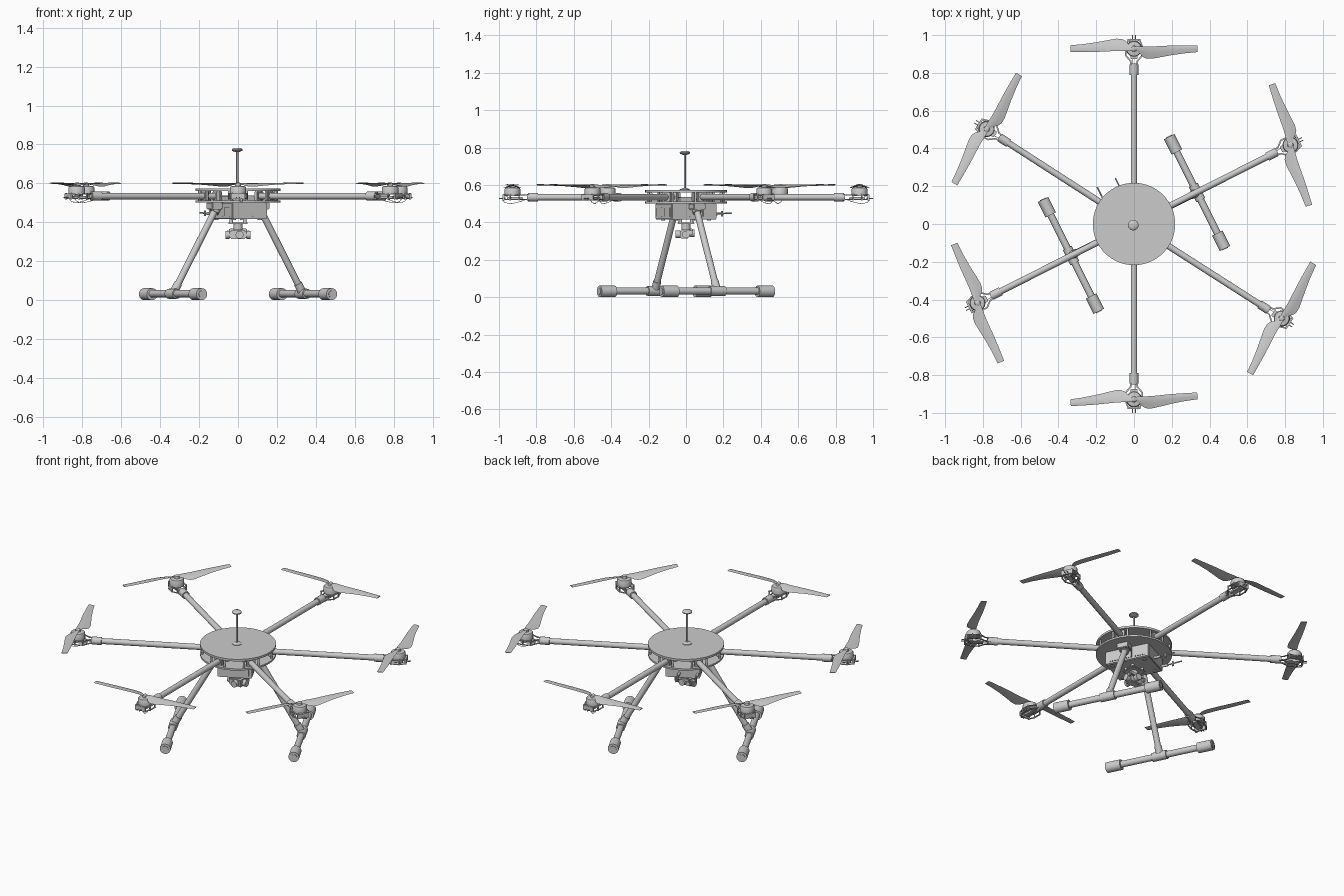
import bpy, bmesh, math
from mathutils import Matrix, Vector

if "Cube" in bpy.data.objects:
    bpy.data.objects.remove(bpy.data.objects["Cube"])

M = Matrix.Identity(4)   # current assembly placement


def finish(name, bm):
    bmesh.ops.transform(bm, matrix=M, verts=bm.verts)
    bmesh.ops.recalc_face_normals(bm, faces=bm.faces)
    me = bpy.data.meshes.new(name)
    bm.to_mesh(me)
    bm.free()
    ob = bpy.data.objects.new(name, me)
    bpy.context.collection.objects.link(ob)
    return ob


def rod(name, a, b, r, r2=None, seg=24):
    a, b = Vector(a), Vector(b)
    d = b - a
    mat = Matrix.Translation((a + b) / 2) @ d.to_track_quat('Z', 'Y').to_matrix().to_4x4()
    bm = bmesh.new()
    bmesh.ops.create_cone(bm, cap_ends=True, segments=seg, radius1=r,
                          radius2=r if r2 is None else r2, depth=d.length, matrix=mat)
    return finish(name, bm)


def box(name, c, size, bevel=0.0):
    bm = bmesh.new()
    bmesh.ops.create_cube(bm, size=1, matrix=Matrix.Translation(c) @ Matrix.Diagonal((*size, 1)))
    if bevel:
        bmesh.ops.bevel(bm, geom=bm.edges[:], offset=bevel, segments=2, affect='EDGES')
    return finish(name, bm)


def lathe(name, profile, c=(0, 0, 0), seg=32):
    bm = bmesh.new()
    vs = [bm.verts.new((c[0] + r, c[1], c[2] + z)) for r, z in profile]
    es = [bm.edges.new(p) for p in zip(vs, vs[1:])]
    bmesh.ops.spin(bm, geom=vs + es, cent=c, axis=(0, 0, 1), angle=2 * math.pi, steps=seg)
    bmesh.ops.remove_doubles(bm, verts=bm.verts, dist=1e-5)
    return finish(name, bm)


def wire(name, pts, r=0.0015):
    cu = bpy.data.curves.new(name, 'CURVE')
    cu.dimensions, cu.bevel_depth, cu.bevel_resolution, cu.resolution_u = '3D', r, 1, 6
    sp = cu.splines.new('BEZIER')
    sp.bezier_points.add(len(pts) - 1)
    for bp, p in zip(sp.bezier_points, pts):
        bp.co = M @ Vector(p)
        bp.handle_left_type = bp.handle_right_type = 'AUTO'
    bpy.context.collection.objects.link(bpy.data.objects.new(name, cu))


def strip(name, pts, w, z, t):
    # flat mount plate rail made of short bars
    for (x0, y0), (x1, y1) in zip(pts, pts[1:]):
        d = Vector((x1 - x0, y1 - y0, 0))
        bm = bmesh.new()
        mat = (Matrix.Translation(((x0 + x1) / 2, (y0 + y1) / 2, z))
               @ Matrix.Rotation(math.atan2(d.y, d.x), 4, 'Z')
               @ Matrix.Diagonal((d.length + w * 0.6, w, t, 1)))
        bmesh.ops.create_cube(bm, size=1, matrix=mat)
        finish(name, bm)


def propeller(name, c, ang):
    # stations: distance, leading edge, trailing edge, twist
    st = [(0, .012, -.012, .1), (.025, .013, -.02, .25), (.045, .013, -.042, .28), (.065, .012, -.052, .28),
          (.095, .012, -.053, .25), (.14, .014, -.045, .2), (.2, .017, -.034, .14), (.27, .018, -.024, .09),
          (.336, .018, -.018, .05)]
    sec = [(0, 0), (.25, .5), (.6, .4), (1, 0), (.6, -.3), (.25, -.3)]
    bm = bmesh.new()
    for side in (0, math.pi):
        rot = Matrix.Translation(c) @ Matrix.Rotation(ang + side, 4, 'Z')
        rings = []
        for x, le, tr, tw in st:
            ring = []
            for u, v in sec:
                y = le + (tr - le) * u
                ring.append(bm.verts.new(rot @ Vector((x, y, v * 0.007 + y * math.sin(tw) + x * 0.01))))
            rings.append(ring)
        for a, b in zip(rings, rings[1:]):
            for i in range(6):
                j = (i + 1) % 6
                bm.faces.new((a[i], a[j], b[j], b[i]))
        bm.faces.new(rings[-1])
        bm.faces.new(rings[0])
    return finish(name, bm)


# central plates and what sits between them
rod("top_plate", (0, 0, .56), (0, 0, .573), .218, seg=64)
rod("bottom_plate", (0, 0, .502), (0, 0, .513), .218, seg=64)
M = Matrix.Rotation(math.radians(26.5), 4, 'Z')
box("flight_controller", (0, 0, .522), (.13, .13, .03), .004)

# six arms with motors; propeller angles are in world degrees
for arm, prop in ((90, 0), (147.2, 59.4), (206.8, 111.6), (270, 3.1), (327.4, 60.2), (26.8, 106.9)):
    M = Matrix.Rotation(math.radians(arm), 4, 'Z')
    rod("arm_tube", (.11, 0, .535), (.85, 0, .535), .017)
    rod("arm_end_clamp", (.79, 0, .535), (.845, 0, .535), .023)
    for x in (.125, .19):
        box("arm_root_clamp", (x, 0, .5365), (.022, .052, .047), .003)
    for s in (-1, 1):
        rod("plate_spacer", (.2, s * .045, .513), (.2, s * .045, .56), .006, seg=12)
        for z in (.522, .546):
            strip("motor_mount_plate", [(.835, s * .014), (.862, s * .018), (.893, s * .044),
                                        (.94, s * .044), (.975, s * .03)], .008, z, .004)
        for x, y in ((.893, .044), (.94, .044), (.975, .03)):
            rod("mount_post", (x, s * y, .518), (x, s * y, .552), .004, seg=10)
        rod("mount_pin", (.965, s * .008, .528), (1.0, s * .008, .528), .0025, seg=8)
    wire("motor_wire", [(.95, .012, .542), (.98, .02, .522), (.955, .024, .503), (.9, .01, .508), (.85, .006, .525)])
    box("speed_controller", (.915, 0, .527), (.085, .036, .016), .003)
    box("mount_cross_bar", (.975, 0, .535), (.01, .07, .028))
    rod("motor_base", (.93, 0, .542), (.93, 0, .55), .042)
    lathe("motor", [(0, .549), (.042, .549), (.042, .578), (.038, .585), (.016, .588), (.014, .601),
                    (.008, .605), (0, .605)], (.928, 0, 0))
    propeller("propeller", (.928, 0, .597), math.radians(prop - arm))

# landing legs and skids
for a in (26.5, 206.5):
    M = Matrix.Rotation(math.radians(a), 4, 'Z')
    top, foot = Vector((.107, 0, .505)), Vector((.373, 0, .033))
    d = (foot - top).normalized()
    rod("landing_leg", top, foot, .0175)
    rod("leg_foot_collar", foot - d * .06, foot, .0215)
    rod("leg_top_collar", top, top + d * .06, .024)
    box("leg_bracket", (.135, 0, .485), (.06, .07, .036), .004)
    rod("skid_bar", (.373, -.3, .033), (.373, .3, .033), .019)
    rod("skid_tee", (.373, -.045, .033), (.373, .045, .033), .026)
    for s in (-1, 1):
        rod("skid_foot", (.373, s * .24, .031), (.373, s * .331, .031), .031)
        rod("skid_foot_plug", (.373, s * .331, .031), (.373, s * .334, .031), .018)

# battery case under the plate, with side details and rear aerials
M = Matrix.Rotation(math.radians(26.5), 4, 'Z')
box("battery_case", (0, 0, .459), (.2, .27, .086), .004)
for s in (-1, 1):
    for y in (-.08, 0, .08):
        box("case_side_panel", (s * .101, y, .455), (.006, .06, .05), .002)
    box("case_end_panel", (s * .05, -.136, .455), (.07, .006, .05), .002)
    for y in (-.1, .1):
        rod("case_screw", (s * .075, y, .411), (s * .075, y, .418), .012, seg=12)
for x, end in ((.02, .262), (-.0875, .262)):
    rod("aerial_base", (x, .13, .445), (x, .175, .445), .008, seg=12)
    rod("aerial", (x, .17, .445), (x, end, .45), .004, seg=10)
    rod("aerial_knuckle", (x, .205, .432), (x, .205, .46), .006, seg=10)

# gimbal and camera, facing front
M = Matrix.Identity(4)
box("gimbal_plate", (0, 0, .395), (.1, .09, .008), .002)
for x in (-.035, .035):
    for y in (-.03, .03):
        rod("gimbal_damper", (x, y, .395), (x, y, .42), .009, seg=12)
rod("gimbal_yaw_motor", (0, 0, .36), (0, 0, .395), .024)
box("gimbal_arm", (0, .028, .358), (.09, .012, .02), .003)
rod("gimbal_roll_motor", (0, .02, .342), (0, .045, .342), .02)
for x in (-.053, .053):
    rod("gimbal_pitch_motor", (x - .01, 0, .335), (x + .01, 0, .335), .02)
    box("gimbal_side_arm", (x, .017, .345), (.012, .034, .024), .003)
box("camera_body", (0, -.008, .336), (.085, .05, .044), .006)
rod("camera_lens", (.008, -.03, .336), (.008, -.055, .336), .02)

# satellite mast on top
lathe("mast_base", [(0, .572), (.028, .572), (.028, .576), (.012, .583), (0, .583)], (-.004, -.006, 0))
rod("mast", (-.004, -.006, .573), (-.004, -.006, .77), .0055, seg=16)
lathe("mast_head", [(0, .76), (.01, .761), (.027, .768), (.028, .774), (.022, .78), (.01, .783), (0, .783)],
      (-.004, -.006, 0))

# smooth curved surfaces, keep hard edges
bpy.ops.object.select_all(action='DESELECT')
for ob in bpy.context.scene.objects:
    if ob.type == 'MESH':
        ob.select_set(True)
        bpy.context.view_layer.objects.active = ob
bpy.ops.object.shade_smooth_by_angle(angle=math.radians(35))
